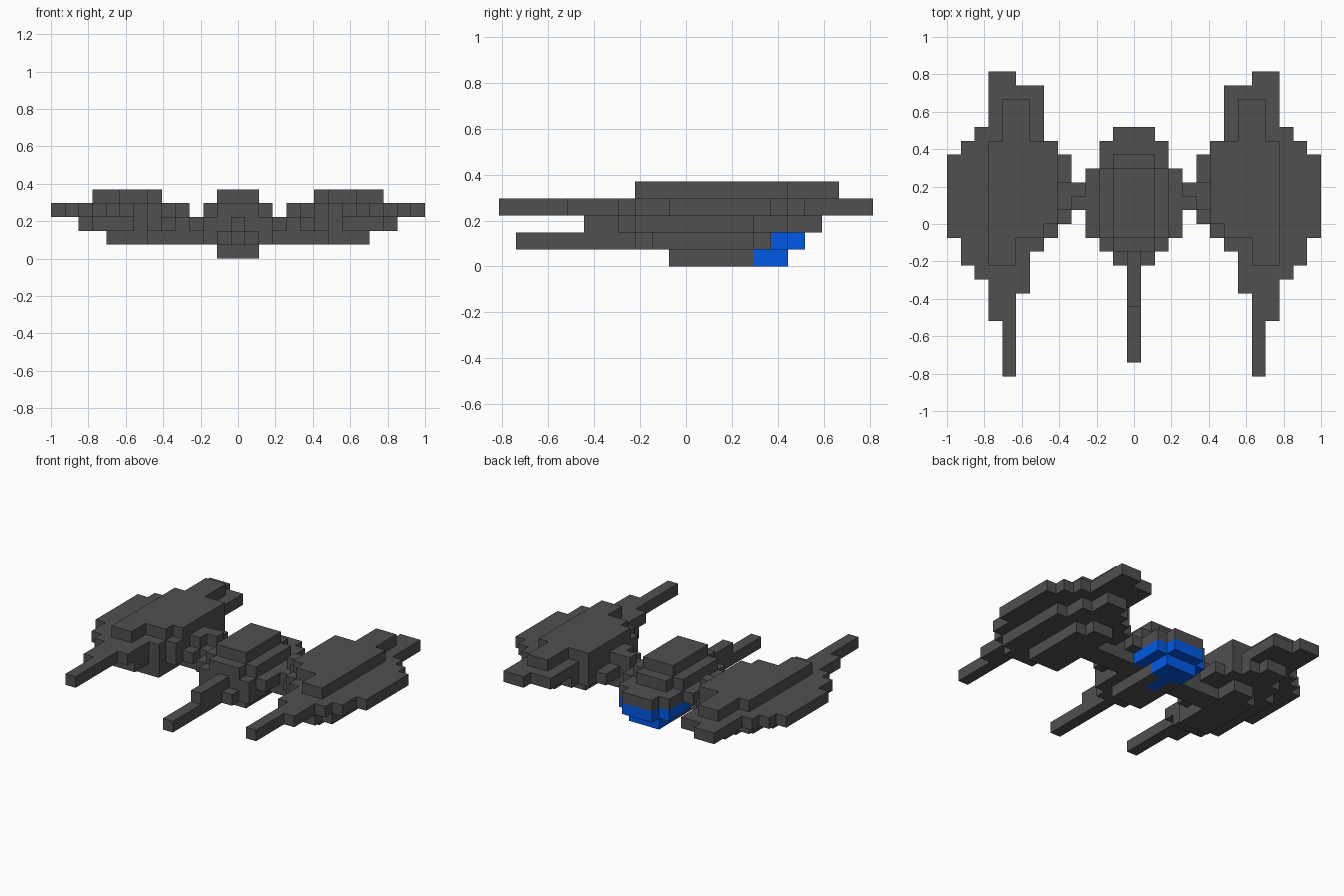
import bpy
import bmesh
from mathutils import Vector

old = bpy.data.objects.get("Cube")
if old:
    bpy.data.objects.remove(old, do_unlink=True)

UNIT = 2 / 27  # size of one block


def material(name, rgb):
    mat = bpy.data.materials.new(name)
    mat.use_nodes = True
    mat.diffuse_color = (*rgb, 1)
    bsdf = mat.node_tree.nodes["Principled BSDF"]
    bsdf.inputs["Base Color"].default_value = (*rgb, 1)
    bsdf.inputs["Roughness"].default_value = 0.8
    return mat


GREY = material("dark grey", (0.08, 0.08, 0.08))
BLUE = material("engine blue", (0.0, 0.1, 0.8))


def fill(layers):
    """Blocks from slabs per level: first/last column, start/end along y."""
    return {(x, y, z) for z, slabs in layers.items()
            for left, right, front, back in slabs
            for x in range(left, right + 1) for y in range(front, back)}


def symmetric(layers):
    """Slabs given as half width, start, end, centred on x = 0."""
    return fill({z: [(-w, w, a, b) for w, a, b in slabs]
                 for z, slabs in layers.items()})


def build(name, blocks, mat):
    """Outer skin of a set of blocks, with flat areas merged."""
    bm = bmesh.new()
    for cell in blocks:
        for axis in range(3):
            for sign in (-1, 1):
                step = [0, 0, 0]
                step[axis] = sign
                if tuple(c + s for c, s in zip(cell, step)) in blocks:
                    continue
                normal = Vector(step)
                u = Vector([float(i == (axis + 1) % 3) for i in range(3)])
                v = normal.cross(u)
                centre = Vector(cell) + Vector((0, 0.5, 0.5)) + normal / 2
                ring = [centre + (a * u + b * v) / 2
                        for a, b in ((-1, -1), (1, -1), (1, 1), (-1, 1))]
                bm.faces.new([bm.verts.new(p * UNIT) for p in ring])
    bmesh.ops.remove_doubles(bm, verts=bm.verts, dist=UNIT / 100)
    bmesh.ops.dissolve_limit(bm, angle_limit=0.01, verts=bm.verts, edges=bm.edges)
    mesh = bpy.data.meshes.new(name)
    bm.to_mesh(mesh)
    bm.free()
    mesh.materials.append(mat)
    obj = bpy.data.objects.new(name, mesh)
    bpy.context.collection.objects.link(obj)


# Blue engine under the tail
engine = symmetric({0: [(1, 4, 6), (0, 2, 4)], 1: [(2, 3, 6), (1, 5, 7)]})
build("engine", engine, BLUE)

# Central hull, stepped like a rounded pod
hull = symmetric({
    0: [(1, -1, 4)],
    1: [(2, -2, 3), (1, -3, 5)],
    2: [(3, -1, 4), (2, -2, 6), (1, -2, 7)],
    3: [(2, -1, 4), (1, -2, 5)],
    4: [(1, -1, 4)],
})
build("hull", hull - engine, GREY)

# Nose prong
nose = symmetric({1: [(0, -10, -3)], 2: [(0, -6, -2)]})
build("nose_prong", nose, GREY)

# Wing pod with its front prong and tail
wing = fill({
    1: [(7, 9, -2, 4), (7, 8, 4, 5)],
    2: [(8, 11, -3, 4), (8, 10, -4, 6), (8, 9, 4, 8),
        (7, 9, -2, 7), (6, 9, -1, 6), (5, 6, 0, 5)],
    3: [(9, 9, -11, -7), (9, 10, -7, -4), (8, 11, -4, -3),
        (8, 10, -5, -4), (8, 12, -3, -1), (7, 8, -2, -1),
        (6, 13, -1, 5), (6, 12, 5, 6),
        (7, 11, 6, 7), (7, 10, 7, 10), (9, 10, 10, 11)],
    4: [(9, 10, -3, -1), (7, 10, -1, 0), (6, 10, 0, 6), (8, 9, 6, 9)],
})
# Strut joining the wing to the hull
strut = fill({1: [(3, 6, 1, 3)], 2: [(4, 4, 1, 3)],
              3: [(4, 5, 2, 3), (5, 5, 1, 2)]})

for side, sign in (("left", 1), ("right", -1)):
    for part, blocks in (("wing", wing), ("strut", strut)):
        build(f"{side}_{part}", {(sign * x, y, z) for x, y, z in blocks}, GREY)
